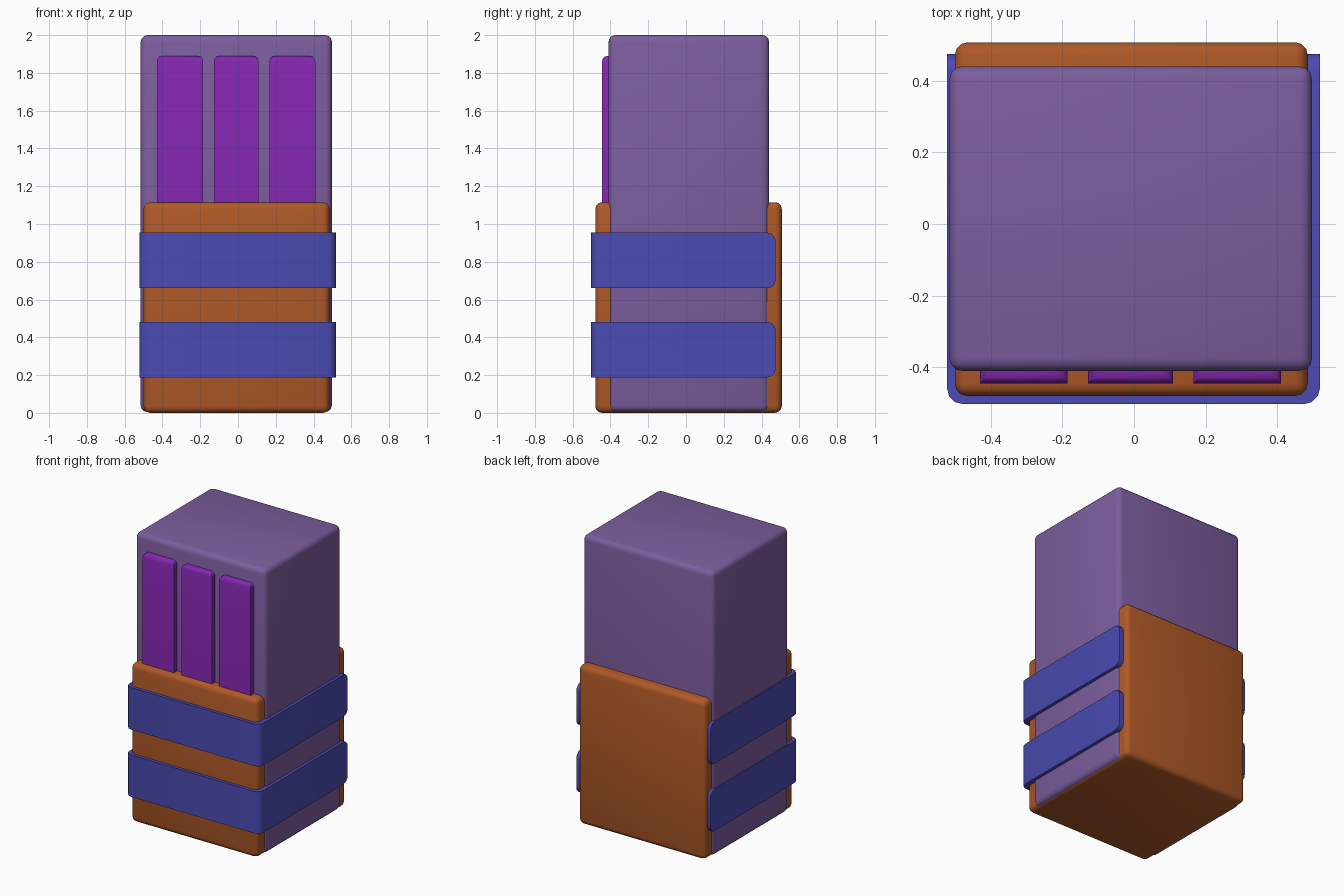
import bpy, bmesh
from mathutils import Vector

if "Cube" in bpy.data.objects:
    bpy.data.objects.remove(bpy.data.objects["Cube"])


def material(name, color):
    m = bpy.data.materials.new(name)
    m.diffuse_color = (*color, 1)
    m.use_nodes = True
    m.node_tree.nodes["Principled BSDF"].inputs["Base Color"].default_value = m.diffuse_color
    return m


def box(name, lo, hi, mat, radius, pick=lambda a, b: True, segments=3):
    """Box between two corners; rounds the edges chosen by pick(midpoint sign, direction)."""
    lo, hi = Vector(lo), Vector(hi)
    bm = bmesh.new()
    bmesh.ops.create_cube(bm, size=2)
    edges = [e for e in bm.edges
             if pick((e.verts[0].co + e.verts[1].co) / 2, e.verts[0].co - e.verts[1].co)]
    mid, half = (lo + hi) / 2, (hi - lo) / 2
    for v in bm.verts:
        v.co = mid + Vector([v.co[i] * half[i] for i in range(3)])
    bmesh.ops.bevel(bm, geom=edges, offset=radius, segments=segments,
                    profile=0.5, affect='EDGES', clamp_overlap=True)
    bmesh.ops.recalc_face_normals(bm, faces=bm.faces)
    mesh = bpy.data.meshes.new(name)
    bm.to_mesh(mesh)
    bm.free()
    mesh.materials.append(mat)
    obj = bpy.data.objects.new(name, mesh)
    bpy.context.collection.objects.link(obj)
    bpy.ops.object.select_all(action='DESELECT')
    obj.select_set(True)
    bpy.context.view_layer.objects.active = obj
    bpy.ops.object.shade_smooth_by_angle(angle=0.7)
    return obj


lilac = material("lilac", (0.20, 0.11, 0.34))
orange = material("orange", (0.43, 0.10, 0.02))
blue = material("blue", (0.07, 0.07, 0.45))
violet = material("violet", (0.23, 0.02, 0.43))

# Main block
box("body", (-0.515, -0.41, 0.005), (0.497, 0.44, 2.0), lilac, 0.035)

# Holder running through the lower half, proud at front and back
box("holder", (-0.50, -0.48, 0), (0.485, 0.507, 1.115), orange, 0.035)

# Raised front strips, rounded along their top ends
for i, (x0, x1) in enumerate([(-0.43, -0.185), (-0.128, 0.109), (0.166, 0.41)]):
    box(f"front_strip_{i + 1}", (x0, -0.445, 0.9), (x1, -0.36, 1.89), violet, 0.03,
        lambda m, d: m.z > 0.5)

# Straps: rounded front corners and rounded rear ends
for name, z0, z1 in [("lower_strap", 0.188, 0.482), ("upper_strap", 0.66, 0.955)]:
    box(name, (-0.522, -0.503, z0), (0.519, 0.475, z1), blue, 0.045,
        lambda m, d: (abs(d.z) > 1 and m.y < 0) or (abs(d.x) > 1 and m.y > 0))
